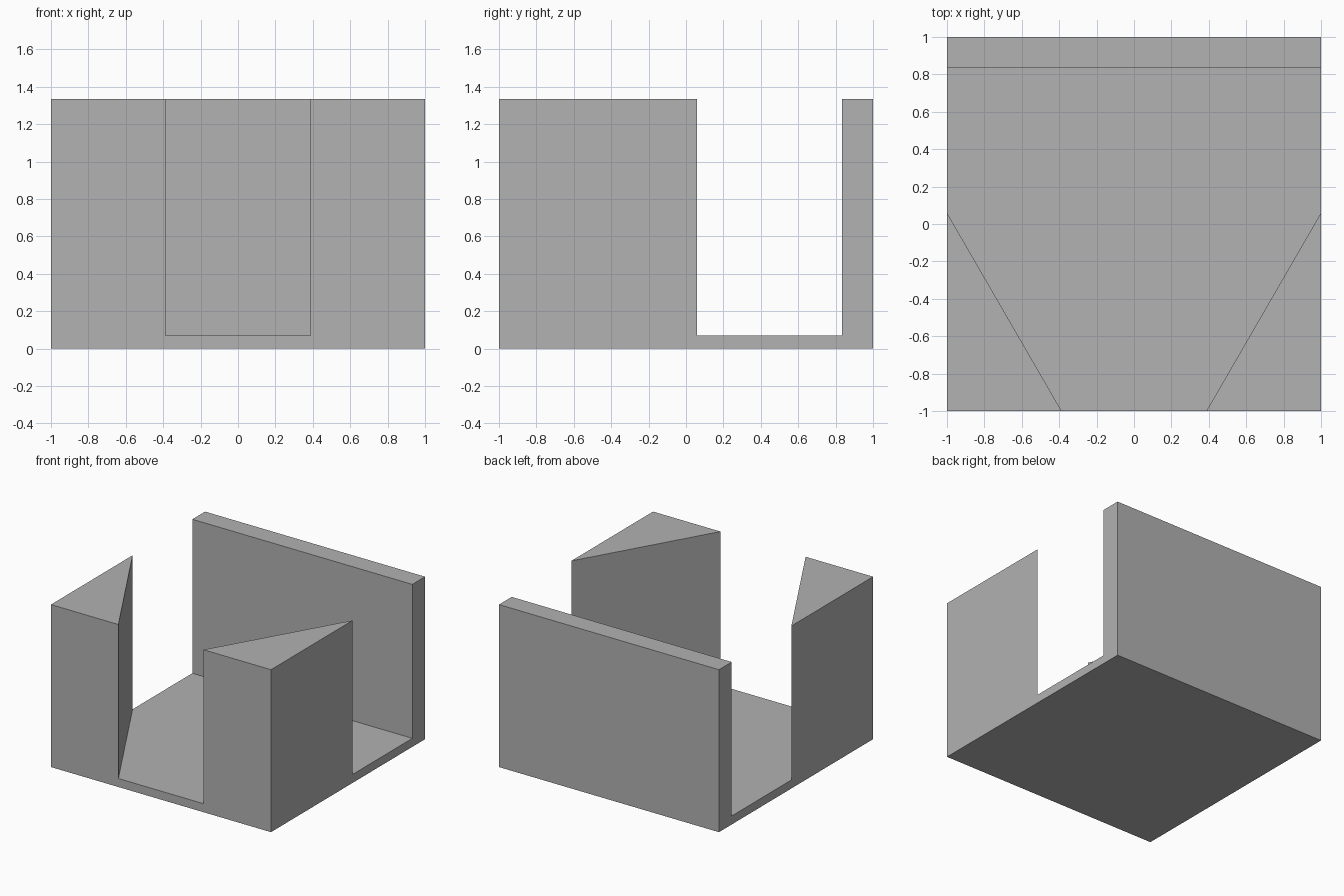
import bpy
import bmesh

default = bpy.data.objects.get("Cube")
if default:
    bpy.data.objects.remove(default, do_unlink=True)

HEIGHT = 1.335
FLOOR = 0.07
WALL_Y = 0.835                 # inner face of the back wall
FRONT_X, SIDE_Y = 0.387, 0.06  # ends of the slanted post faces
OVER = 0.2                     # cutter overshoot past the block

grey = bpy.data.materials.new("plain grey")
grey.use_nodes = True
colour = (0.445, 0.445, 0.445, 1)
grey.diffuse_color = colour
grey.node_tree.nodes["Principled BSDF"].inputs["Base Color"].default_value = colour


def prism(name, outline, bottom, top):
    """Extrude a flat outline from bottom to top."""
    bm = bmesh.new()
    base = bm.faces.new([bm.verts.new((x, y, bottom)) for x, y in outline])
    extruded = bmesh.ops.extrude_face_region(bm, geom=[base])["geom"]
    for v in extruded:
        if isinstance(v, bmesh.types.BMVert):
            v.co.z = top
    bmesh.ops.recalc_face_normals(bm, faces=bm.faces)
    mesh = bpy.data.meshes.new(name)
    bm.to_mesh(mesh)
    bm.free()
    mesh.materials.append(grey)
    obj = bpy.data.objects.new(name, mesh)
    bpy.context.collection.objects.link(obj)
    return obj


# Solid block: floor, back wall and both corner posts in one piece
block = prism("floor_with_posts_and_wall",
              [(-1, -1), (1, -1), (1, 1), (-1, 1)], 0, HEIGHT)

# Channel outline, slanted sides continued beyond the block, then mirrored
slope = (1 - FRONT_X) / (SIDE_Y + 1)
half = [(FRONT_X - OVER * slope, -1 - OVER),
        (1 + OVER, SIDE_Y + OVER / slope),
        (1 + OVER, WALL_Y)]
channel = prism("channel_cutter", half + [(-x, y) for x, y in reversed(half)],
                FLOOR, HEIGHT + OVER)
channel.hide_render = True

# Cut the channel and drop the helper
cut = block.modifiers.new("channel", 'BOOLEAN')
cut.operation = 'DIFFERENCE'
cut.solver = 'EXACT'
cut.object = channel
bpy.context.view_layer.objects.active = block
bpy.ops.object.modifier_apply(modifier=cut.name)
bpy.data.objects.remove(channel, do_unlink=True)
